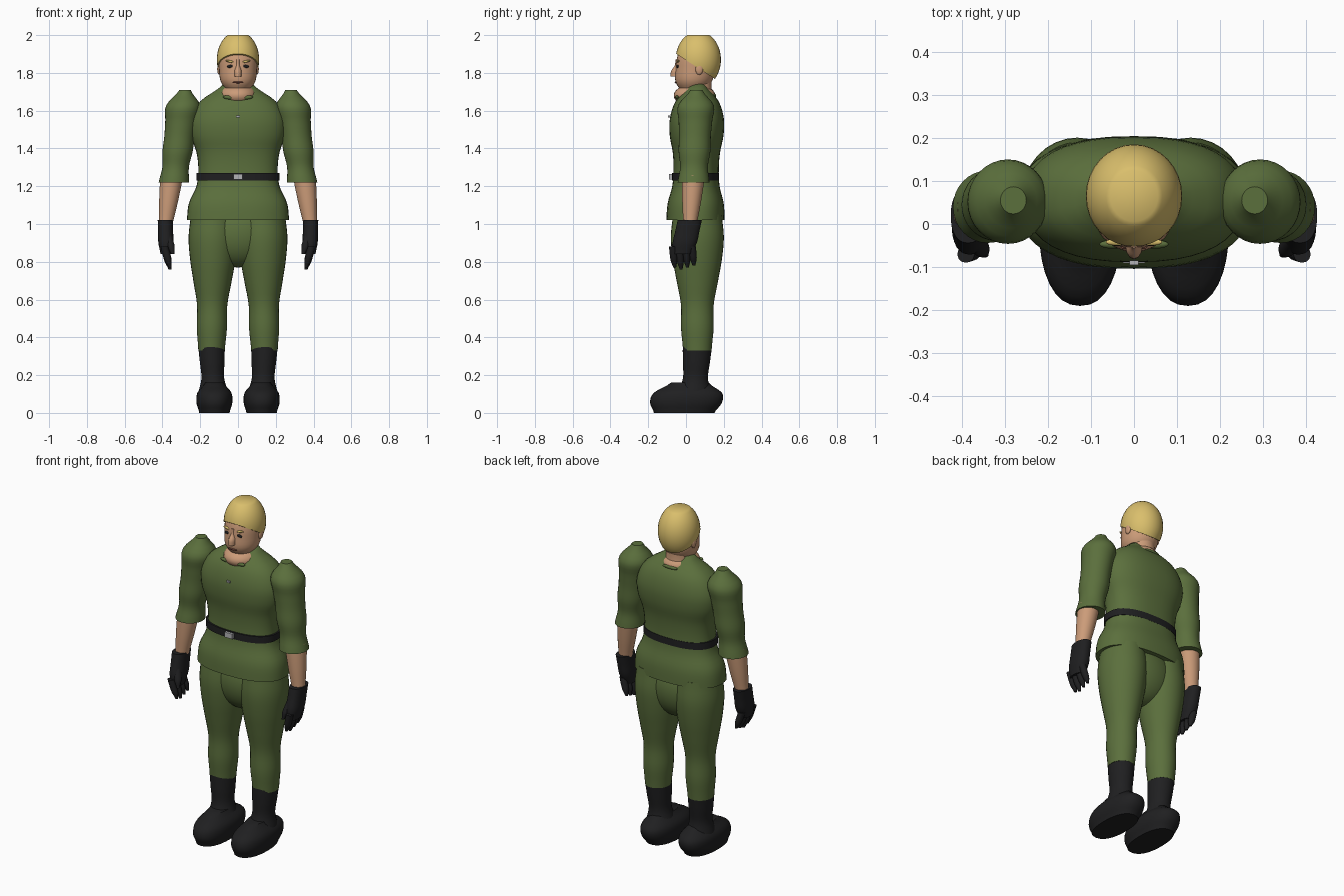
import bpy
import bmesh
from math import cos, sin, pi, radians, copysign
from mathutils import Matrix, Vector

default_cube = bpy.data.objects.get("Cube")
if default_cube:
    bpy.data.objects.remove(default_cube, do_unlink=True)


def material(name, *colour):
    mat = bpy.data.materials.new(name)
    mat.use_nodes = True
    mat.diffuse_color = (*colour, 1)
    shader = mat.node_tree.nodes["Principled BSDF"]
    shader.inputs["Base Color"].default_value = (*colour, 1)
    return mat


olive = material("olive cloth", .105, .16, .046)
skin = material("skin", .6, .33, .19)
blond = material("blond hair", .7, .52, .15)
black = material("black leather", .014, .014, .015)
silver = material("silver metal", .45, .45, .47)
lip = material("dark lip", .2, .07, .05)


def finish(bm, name, mat):
    """Turn a bmesh into a smooth-shaded object that keeps its hard edges."""
    bmesh.ops.recalc_face_normals(bm, faces=bm.faces)
    mesh = bpy.data.meshes.new(name)
    bm.to_mesh(mesh)
    bm.free()
    mesh.materials.append(mat)
    mesh.shade_smooth()
    mesh.set_sharp_from_angle(angle=radians(50))
    obj = bpy.data.objects.new(name, mesh)
    bpy.context.collection.objects.link(obj)


def smooth_value(values, position):
    """Read a list of evenly spaced values as a smooth curve."""
    last = len(values) - 1
    index = min(int(position * last), last - 1)
    t = position * last - index
    before, start, end, after = (values[max(0, min(last, index + k))] for k in (-1, 0, 1, 2))
    rise, fall = (end - before) / 2, (after - start) / 2
    ease = t * t * (3 - 2 * t)
    return (start + (end - start) * ease
            + rise * t * (1 - t) ** 2 - fall * t * t * (1 - t))


def tube(name, mat, bottom, top, widths, depth_ratio=1.0, squareness=2.0, sides=32):
    """Skin level rounded rings from bottom to top, with evenly spaced half widths."""
    bottom, top = Vector(bottom), Vector(top)
    ring_count = 4 * (len(widths) - 1)
    bm = bmesh.new()
    rings = []
    for level in range(ring_count + 1):
        position = level / ring_count
        centre = bottom.lerp(top, position)
        width = smooth_value(widths, position)
        ring = []
        for k in range(sides):
            angle = 2 * pi * k / sides
            x, y = (copysign(abs(v) ** (2 / squareness), v) for v in (cos(angle), sin(angle)))
            ring.append(bm.verts.new(centre + Vector((width * x, width * depth_ratio * y, 0))))
        rings.append(ring)
    for low, high in zip(rings, rings[1:]):
        for k in range(sides):
            after = (k + 1) % sides
            bm.faces.new((low[k], low[after], high[after], high[k]))
    bm.faces.new(rings[0])
    bm.faces.new(rings[-1])
    finish(bm, name, mat)


def ellipsoid(name, mat, centre, radii, roll=0, cuts=()):
    """Ellipsoid rolled about the front axis; each cut keeps the side its normal points to."""
    bm = bmesh.new()
    place = (Matrix.Translation(centre) @ Matrix.Rotation(roll, 4, "Y")
             @ Matrix.Diagonal((*radii, 1)))
    bmesh.ops.create_uvsphere(bm, u_segments=32, v_segments=20, radius=1, matrix=place)
    for point, normal in cuts:
        geometry = bm.verts[:] + bm.edges[:] + bm.faces[:]
        cut = bmesh.ops.bisect_plane(bm, geom=geometry, plane_co=point, plane_no=normal,
                                     clear_inner=True)
        rim = [item for item in cut["geom_cut"] if isinstance(item, bmesh.types.BMEdge)]
        bmesh.ops.edgeloop_fill(bm, edges=rim)
    finish(bm, name, mat)


def box(name, mat, centre, size):
    bm = bmesh.new()
    place = Matrix.Translation(centre) @ Matrix.Diagonal((*size, 1))
    bmesh.ops.create_cube(bm, size=1, matrix=place)
    finish(bm, name, mat)


# Shirt with a flared skirt, pinched waist and sloping shoulders, over the trouser seat
tube("shirt", olive, bottom=(0, .05, 1.02), top=(0, .06, 1.74),
     widths=(.27, .26, .22, .21, .22, .25, .25, .2, .08),
     depth_ratio=.57, squareness=2.4, sides=40)
ellipsoid("trouser_seat", olive, centre=(0, .06, .95), radii=(.2, .13, .18))

# Belt, buckle and chest pin
tube("belt", black, bottom=(0, .05, 1.23), top=(0, .05, 1.27), widths=(.22, .22),
     depth_ratio=.57, squareness=2.4, sides=40)
box("belt_buckle", silver, centre=(0, -.08, 1.25), size=(.05, .02, .03))
box("chest_pin", silver, centre=(0, -.09, 1.57), size=(.02, .01, .01))

# Neck in an open collar
ellipsoid("neck_base", skin, centre=(0, .045, 1.68), radii=(.1, .11, .06))
tube("neck", skin, bottom=(0, .06, 1.66), top=(0, .07, 1.82), widths=(.08, .07, .07))
ellipsoid("back_collar_tab", olive, centre=(0, .15, 1.68), radii=(.05, .01, .01))

# Head
tube("head", skin, bottom=(0, .03, 1.68), top=(0, .07, 1.96),
     widths=(.04, .09, .1, .1, .08), depth_ratio=1.05)
tube("nose", skin, bottom=(0, -.05, 1.78), top=(0, -.04, 1.87),
     widths=(.02, .02, .01, .01), depth_ratio=1.6, sides=12)
ellipsoid("chin", skin, centre=(0, -.01, 1.7), radii=(.04, .03, .03))
ellipsoid("mouth", lip, centre=(0, -.054, 1.75), radii=(.03, .006, .005))

# Cropped hair, flat on top, low at the nape and high over the brow
ellipsoid("hair", blond, centre=(0, .065, 1.87), radii=(.112, .12, .15),
          cuts=(((0, 0, 2), (0, 0, -1)), ((0, -.05, 1.9), (0, .65, 1))))

for side, word in ((1, "left_"), (-1, "right_")):
    # Face and collar details
    ellipsoid(word + "ear", skin, centre=(side * .1, .07, 1.82), radii=(.01, .02, .03))
    ellipsoid(word + "eye", black, centre=(side * .04, -.044, 1.835),
              radii=(.018, .007, .008), roll=side * .15)
    ellipsoid(word + "eyebrow", blond, centre=(side * .04, -.042, 1.86),
              radii=(.026, .008, .006), roll=side * -.2)
    ellipsoid(word + "collar_tab", olive, centre=(side * .05, -.047, 1.67),
              radii=(.03, .01, .01), roll=side * -.1)

    # Sleeve with a padded shoulder, and the bare forearm
    tube(word + "sleeve", olive, bottom=(side * .34, .04, 1.22), top=(side * .28, .055, 1.71),
         widths=(.08, .07, .08, .08, .085, .09, .03), depth_ratio=1.05)
    tube(word + "forearm", skin, bottom=(side * .385, .02, .98), top=(side * .35, .04, 1.26),
         widths=(.035, .05, .06))

    # Glove: palm, four curled fingers and a thumb
    tube(word + "glove_palm", black, bottom=(side * .38, -.02, .84),
         top=(side * .385, .02, 1.02), widths=(.03, .04, .04, .04),
         depth_ratio=1.6, squareness=2.3)
    for finger in range(4):
        y = -.07 + finger * .034
        tip = .76 + .01 * abs(finger - 1)
        tube(word + "finger_" + str(finger + 1), black, bottom=(side * .36, y + .01, tip),
             top=(side * .39, y, .88), widths=(.008, .018, .02, .02), sides=12)
    tube(word + "thumb", black, bottom=(side * .345, -.07, .84),
         top=(side * .375, -.03, .96), widths=(.008, .02, .02, .02), sides=12)

    # Trouser leg
    tube(word + "trouser_leg", olive, bottom=(side * .14, .06, .33), top=(side * .13, .06, 1.05),
         widths=(.07, .08, .08, .1, .12, .13, .12), depth_ratio=1.08)

    # Boot: shaft and long rounded foot
    tube(word + "boot_shaft", black, bottom=(side * .13, .045, .1), top=(side * .14, .06, .35),
         widths=(.08, .06, .065, .07), depth_ratio=1.1)
    tube(word + "boot_foot", black, bottom=(side * .125, -.01, 0), top=(side * .125, .02, .16),
         widths=(.08, .095, .09, .05), depth_ratio=2, squareness=2.3)
